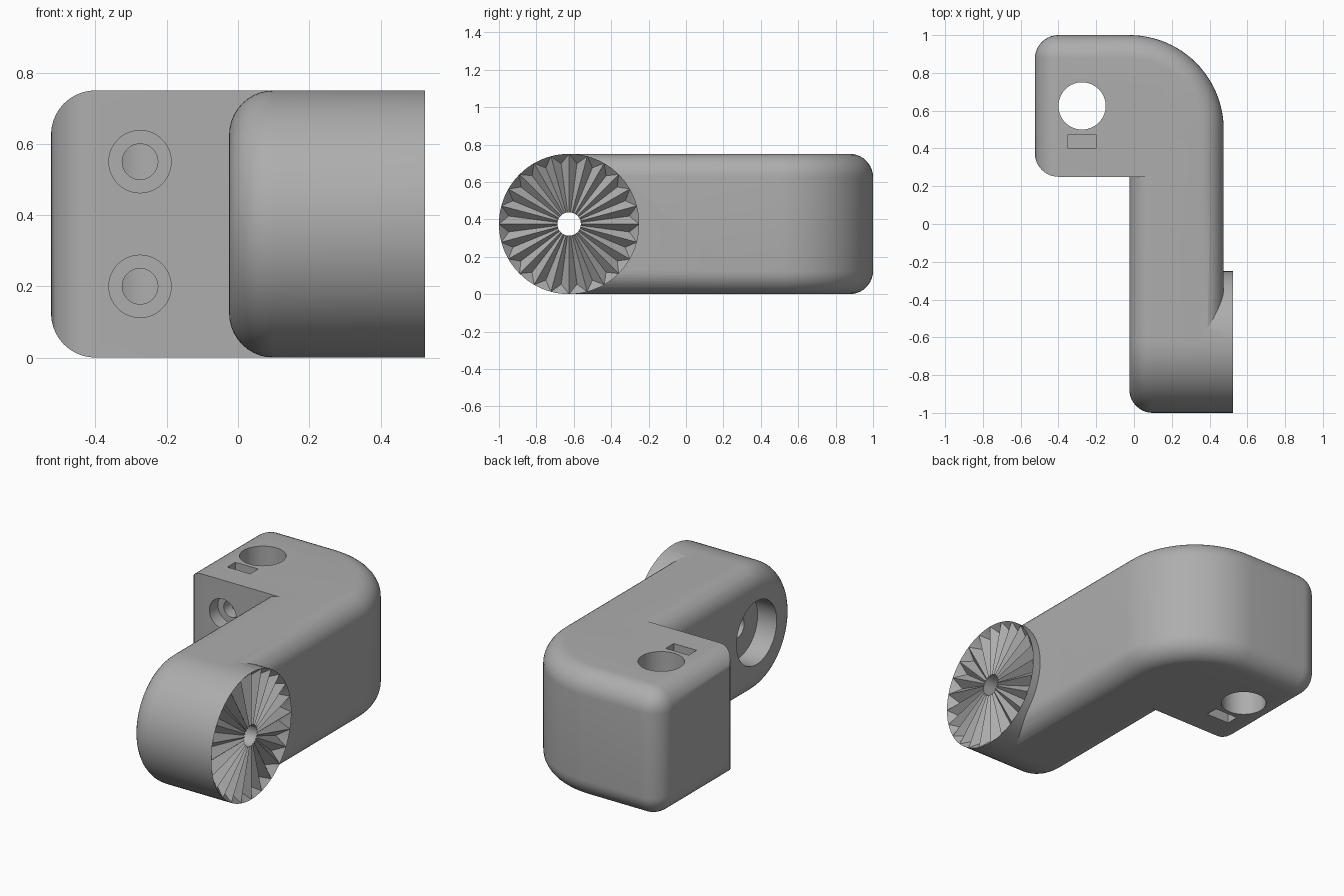
import bpy, bmesh, math
from mathutils import Matrix, Vector

if "Cube" in bpy.data.objects:
    bpy.data.objects.remove(bpy.data.objects["Cube"], do_unlink=True)

FILLET, STEPS = 0.125, 10      # edge rounding
HEIGHT, MID = 0.75, 0.375      # body height and pivot radius
PIVOT_Y, TEETH, PER_TOOTH = -0.625, 24, 4

grey = bpy.data.materials.new("plain grey")
grey.use_nodes = True
grey.diffuse_color = (0.42, 0.42, 0.42, 1)
grey.node_tree.nodes["Principled BSDF"].inputs["Base Color"].default_value = grey.diffuse_color


def finish(bm, name):
    bmesh.ops.recalc_face_normals(bm, faces=bm.faces)
    mesh = bpy.data.meshes.new(name)
    bm.to_mesh(mesh)
    bm.free()
    mesh.materials.append(grey)
    obj = bpy.data.objects.new(name, mesh)
    bpy.context.collection.objects.link(obj)
    return obj


def prism(name, outline, rounded):
    """Extrude a plan outline to full height and round the edges picked by a rule."""
    bm = bmesh.new()
    base = bm.faces.new([bm.verts.new((x, y, 0)) for x, y in outline])
    top = bmesh.ops.extrude_face_region(bm, geom=[base])["geom"]
    bmesh.ops.translate(bm, vec=(0, 0, HEIGHT),
                        verts=[g for g in top if isinstance(g, bmesh.types.BMVert)])
    bmesh.ops.recalc_face_normals(bm, faces=bm.faces)
    edges = [e for e in bm.edges if rounded(e.verts[0].co, e.verts[1].co)]
    bmesh.ops.bevel(bm, geom=edges, offset=FILLET, segments=STEPS, profile=0.5,
                    affect='EDGES', clamp_overlap=False)
    return finish(bm, name)


def is_level(a, b):
    return abs(a.z - b.z) < 1e-4


def cylinder(name, start, end, radius, sides=64):
    start, end = Vector(start), Vector(end)
    axis = end - start
    turn = axis.to_track_quat('Z', 'Y').to_matrix().to_4x4()
    bm = bmesh.new()
    bmesh.ops.create_cone(bm, cap_ends=True, segments=sides, radius1=radius, radius2=radius,
                          depth=axis.length,
                          matrix=Matrix.Translation((start + end) / 2) @ turn)
    return finish(bm, name)


def box(name, low, high):
    low, high = Vector(low), Vector(high)
    bm = bmesh.new()
    bmesh.ops.create_cube(bm, size=1, matrix=Matrix.Translation((low + high) / 2)
                          @ Matrix.Diagonal((*(high - low), 1)))
    return finish(bm, name)


def combine(target, other, operation):
    mod = target.modifiers.new(operation.lower(), 'BOOLEAN')
    mod.operation, mod.solver, mod.object = operation, 'EXACT', other
    bpy.context.view_layer.objects.active = target
    bpy.ops.object.modifier_apply(modifier=mod.name)
    bpy.data.objects.remove(other, do_unlink=True)


# Clamp head: big round outer corner, flat inner face
bend = [(-0.025 + 0.5 * math.cos(math.pi / 2 * i / 24),
         0.5 + 0.5 * math.sin(math.pi / 2 * i / 24)) for i in range(25)]
head_outline = [(-0.525, 0.25), (0.475, 0.25)] + bend + [(-0.525, 1)]


def head_rounded(a, b):
    on_end = a.x < -0.52 and b.x < -0.52
    on_front = a.y < 0.26 and b.y < 0.26
    return on_end or (is_level(a, b) and not on_front)


body = prism("bracket_body", head_outline, head_rounded)

# Straight arm
arm = prism("arm", [(-0.025, PIVOT_Y), (0.475, PIVOT_Y), (0.475, 0.25), (-0.025, 0.25)],
            lambda a, b: is_level(a, b) and abs(a.x - b.x) < 1e-4)
combine(body, arm, 'UNION')

# Round pivot end, turned about the x axis, with a toothed face
bm = bmesh.new()
count = TEETH * PER_TOOTH


def around(x, radius, angle):
    return bm.verts.new((x, PIVOT_Y + radius * math.cos(angle), MID + radius * math.sin(angle)))


profile = [(0.1 - FILLET * math.cos(math.pi / 2 * i / STEPS),
            0.25 + FILLET * math.sin(math.pi / 2 * i / STEPS)) for i in range(STEPS + 1)]
profile.append((0.525, MID))
rings = [[around(x, r, 2 * math.pi * k / count) for k in range(count)] for x, r in profile]
bm.faces.new(rings[0])
for low, high in zip(rings, rings[1:]):
    for k in range(count):
        n = (k + 1) % count
        bm.faces.new((low[k], low[n], high[n], high[k]))
rim = rings[-1]
centre = around(0.525, 0, 0)
for t in range(TEETH):
    valley = around(0.475, 0.325, 2 * math.pi * (t + 0.5) / TEETH)
    arc = [rim[(t * PER_TOOTH + j) % count] for j in range(PER_TOOTH + 1)]
    bm.faces.new((centre, arc[0], valley))
    bm.faces.new((centre, valley, arc[-1]))
    for a, b in zip(arc, arc[1:]):
        bm.faces.new((a, b, valley))
combine(body, finish(bm, "pivot_end"), 'UNION')

# Pivot bolt hole with a recess on the plain side
cutters = [cylinder("pivot_bore", (-0.2, PIVOT_Y, MID), (0.7, PIVOT_Y, MID), 0.0625),
           cylinder("pivot_recess", (-0.2, PIVOT_Y, MID), (0.1, PIVOT_Y, MID), 0.1875)]

# Vertical rod hole
cutters.append(cylinder("rod_hole", (-0.275, 0.625, -0.1), (-0.275, 0.625, 0.85), 0.125))

# Clamp screw holes and their nut slots
for z, low, high in ((0.2, -0.1, 0.285), (0.55, 0.465, 0.85)):
    cutters.append(cylinder("screw_recess", (-0.275, 0.1, z), (-0.275, 0.33, z), 0.0875))
    cutters.append(cylinder("screw_hole", (-0.275, 0.2, z), (-0.275, 0.6, z), 0.05, 48))
    cutters.append(box("nut_slot", (-0.35, 0.4, low), (-0.2, 0.475, high)))
for cutter in cutters:
    combine(body, cutter, 'DIFFERENCE')

bpy.ops.object.select_all(action='DESELECT')
body.select_set(True)
bpy.context.view_layer.objects.active = body
bpy.ops.object.shade_smooth_by_angle(angle=math.radians(20))
